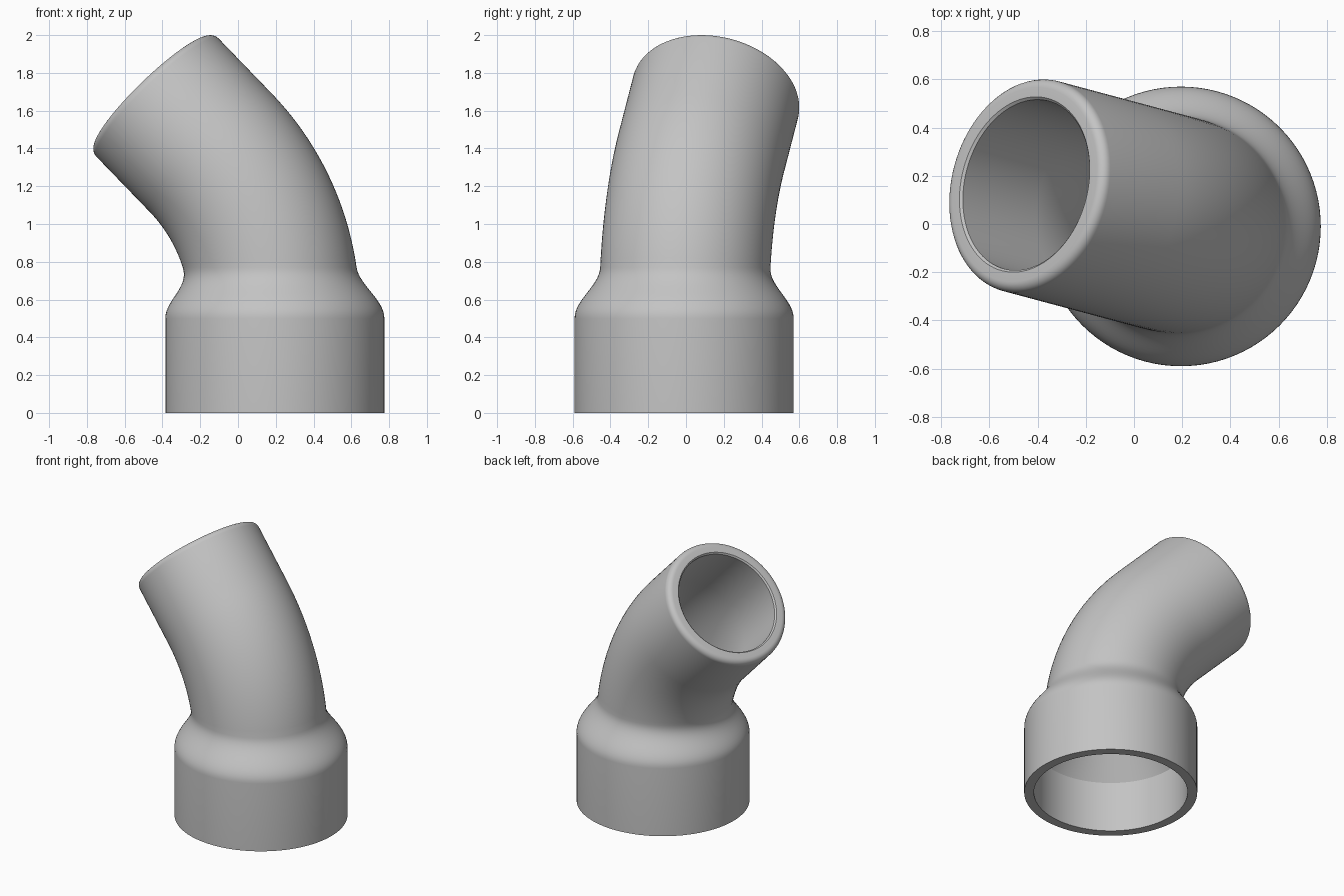
import bpy, bmesh
from math import sin, cos, asin, pi, radians
from mathutils import Vector

cube = bpy.data.objects.get("Cube")
if cube:
    bpy.data.objects.remove(cube, do_unlink=True)

SEGMENTS = 96
BASE = Vector((0.195, -0.01, 0))          # socket axis
TURN = radians(165)                       # compass direction of the bend
BEND = radians(45)
BEND_RADIUS, BEND_START, STRAIGHT = 1.198, 0.53, 0.454
SOCKET_OUT, SOCKET_IN, PIPE_OUT, PIPE_IN = 0.58, 0.515, 0.45, 0.36
u = Vector((cos(TURN), sin(TURN), 0))
v = Vector((-sin(TURN), cos(TURN), 0))
up = Vector((0, 0, 1))
angles = [2 * pi * i / SEGMENTS for i in range(SEGMENTS)]


def socket_point(r, a, z):
    return BASE + u * r * cos(a) + v * r * sin(a) + up * z


def bend_point(r, a, theta, along=0):
    """Point on the curved pipe, pushed along the straight outlet."""
    rho = BEND_RADIUS - r * cos(a)
    return (BASE + u * (BEND_RADIUS - rho * cos(theta) + along * sin(BEND))
            + v * r * sin(a) + up * (BEND_START + rho * sin(theta) + along * cos(BEND)))


def level_angle(r, a, z):
    """Bend angle at which the pipe wall reaches height z."""
    return asin(max(0, z - BEND_START) / (BEND_RADIUS - r * cos(a)))


def socket_ring(r, z):
    return [socket_point(r, a, z) for a in angles]


def shoulder_ring(r_socket, r_pipe, z, weight):
    """Level ring blended from the pipe section to the socket circle."""
    return [Vector((*bend_point(r_pipe, a, level_angle(r_pipe, a, z)).lerp(
        socket_point(r_socket, a, z), weight).xy, z)) for a in angles]


def bend_ring(r, z, t):
    """Ring turning gradually from level (t=0) to square with the outlet (t=1)."""
    ring = []
    for a in angles:
        start = level_angle(r, a, z)
        ring.append(bend_point(r, a, start + (BEND - start) * t))
    return ring


def outlet_ring(r, along):
    return [bend_point(r, a, BEND, along) for a in angles]


# Outer skin: socket, rounded shoulder, bend
rings = [socket_ring(SOCKET_OUT, 0)]
for i in range(15):
    t = i / 14
    rings.append(shoulder_ring(SOCKET_OUT, PIPE_OUT, 0.5 + 0.27 * t,
                               0.5 + 0.5 * cos(pi * t)))
rings += [bend_ring(PIPE_OUT, 0.77, i / 20) for i in range(1, 21)]

# Outlet rim with rounded outer edge and slightly eased inner edge
ROUND, EASE = 0.04, 0.01
for i in range(7):
    a = pi / 2 * i / 6
    rings.append(outlet_ring(PIPE_OUT - ROUND + ROUND * cos(a),
                             STRAIGHT - ROUND + ROUND * sin(a)))
rings += [outlet_ring(PIPE_IN + EASE, STRAIGHT), outlet_ring(PIPE_IN, STRAIGHT - EASE)]

# Bore: back down the bend, tapered shoulder, socket recess
rings += [bend_ring(PIPE_IN, 0.6, 1 - i / 20) for i in range(21)]
rings += [socket_ring(SOCKET_IN, 0.37), socket_ring(SOCKET_IN, 0)]

# Skin the rings into one closed shell
bm = bmesh.new()
loops = [[bm.verts.new(p) for p in ring] for ring in rings]
for k, lower in enumerate(loops):
    upper = loops[(k + 1) % len(loops)]
    for i in range(SEGMENTS):
        j = (i + 1) % SEGMENTS
        bm.faces.new((lower[i], lower[j], upper[j], upper[i]))
bmesh.ops.recalc_face_normals(bm, faces=bm.faces)
mesh = bpy.data.meshes.new("pipe_elbow")
bm.to_mesh(mesh)
bm.free()

grey = bpy.data.materials.new("plain grey")
grey.use_nodes = True
grey.diffuse_color = (0.55, 0.55, 0.55, 1)
grey.node_tree.nodes["Principled BSDF"].inputs["Base Color"].default_value = grey.diffuse_color
mesh.materials.append(grey)

elbow = bpy.data.objects.new("pipe_elbow", mesh)
bpy.context.collection.objects.link(elbow)
bpy.ops.object.select_all(action='DESELECT')
elbow.select_set(True)
bpy.context.view_layer.objects.active = elbow
bpy.ops.object.shade_smooth_by_angle(angle=radians(32))
